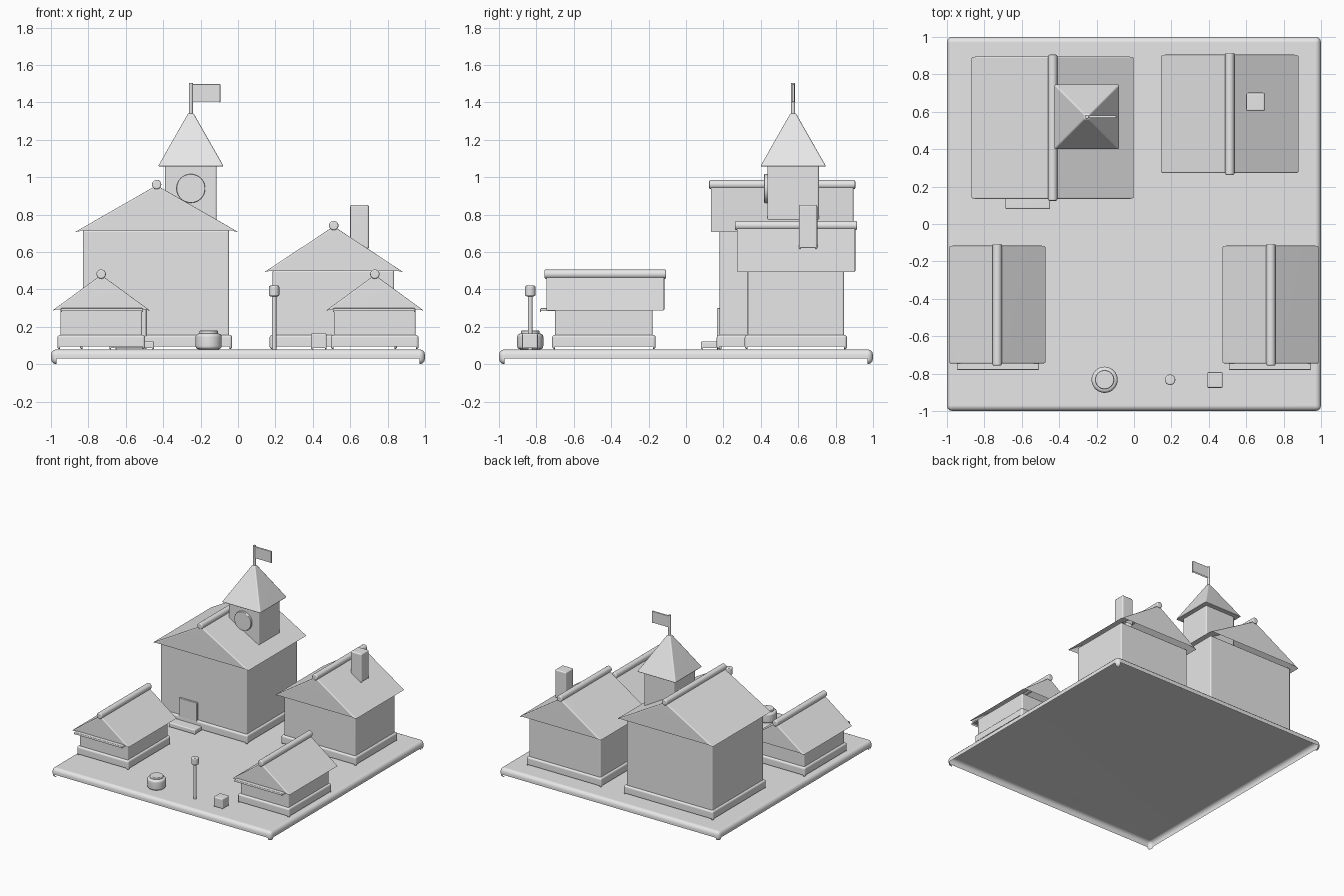
import bpy, bmesh, math
from mathutils import Matrix, Vector

if "Cube" in bpy.data.objects:
    bpy.data.objects.remove(bpy.data.objects["Cube"], do_unlink=True)

GREY = (0.8, 0.8, 0.8, 1.0)
stone = bpy.data.materials.new("plain_grey")
stone.use_nodes = True
stone.diffuse_color = GREY
stone.node_tree.nodes["Principled BSDF"].inputs["Base Color"].default_value = GREY

parts = []


def finish(name, bm, bevel=0.0, segments=3, rim_only=False, hollow=True):
    """Round the edges, optionally open the underside, and make an object."""
    bmesh.ops.recalc_face_normals(bm, faces=bm.faces)
    if bevel:
        edges = [e for e in bm.edges
                 if not rim_only or e.calc_face_angle(0) > math.radians(45)]
        bmesh.ops.bevel(bm, geom=edges, offset=bevel, segments=segments,
                        profile=0.5, affect='EDGES', clamp_overlap=True)
    if hollow:
        # Corner patches stay as small feet
        bm.normal_update()
        under = [f for f in bm.faces if f.normal.z < -0.1
                 and min(abs(f.normal.x), abs(f.normal.y)) < 0.1]
        bmesh.ops.delete(bm, geom=under, context='FACES')
    mesh = bpy.data.meshes.new(name)
    bm.to_mesh(mesh)
    bm.free()
    mesh.materials.append(stone)
    obj = bpy.data.objects.new(name, mesh)
    bpy.context.collection.objects.link(obj)
    parts.append(obj)
    return obj


def box(name, x, y, z, bevel=0.008):
    """Rounded box from (min, max) ranges."""
    bm = bmesh.new()
    size = [b - a for a, b in (x, y, z)]
    mid = [(a + b) / 2 for a, b in (x, y, z)]
    bmesh.ops.create_cube(bm, size=1, matrix=Matrix.Translation(mid) @ Matrix.Diagonal((*size, 1)))
    return finish(name, bm, bevel)


def cylinder(name, centre, radius, length, axis='Z', bevel=0.0, sides=32, top=None):
    """Cylinder or cone along an axis, with optional rounded rims."""
    turn = Matrix.Rotation(math.pi / 2, 4, 'X') if axis == 'Y' else Matrix()
    bm = bmesh.new()
    bmesh.ops.create_cone(bm, cap_ends=True, segments=sides, radius1=radius,
                          radius2=radius if top is None else top, depth=length,
                          matrix=Matrix.Translation(centre) @ turn)
    return finish(name, bm, bevel, rim_only=True, hollow=False)


def gable_roof(name, x, y, eave, apex):
    """Triangular prism with a round ridge beam on top."""
    bm = bmesh.new()
    mid = (x[0] + x[1]) / 2
    gable = bm.faces.new([bm.verts.new((px, y[0], pz))
                          for px, pz in ((x[0], eave), (x[1], eave), (mid, apex))])
    side = bmesh.ops.extrude_face_region(bm, geom=[gable])["geom"]
    bmesh.ops.translate(bm, vec=Vector((0, y[1] - y[0], 0)),
                        verts=[g for g in side if isinstance(g, bmesh.types.BMVert)])
    finish(name, bm, 0.008)
    cylinder(name + "_ridge", (mid, (y[0] + y[1]) / 2, apex + 0.004), 0.025,
             y[1] - y[0] + 0.02, 'Y', 0.008, 24)


def house(name, x, y, top, roof_x, roof_y, apex):
    """Plinth, walls and gabled roof."""
    out = 0.016
    box(name + "_plinth", (x[0] - out, x[1] + out), (y[0] - out, y[1] + out), (0.08, 0.157), 0.015)
    box(name + "_walls", x, y, (0.1, top + 0.01), 0.01)
    gable_roof(name + "_roof", roof_x, roof_y, top, apex)


# Ground slab
box("ground_slab", (-1, 1), (-1, 1), (0, 0.08), 0.03)

# Town hall with door and step
house("hall", (-0.83, -0.047), (0.18, 0.843), 0.706, (-0.873, 0.003), (0.134, 0.895), 0.957)
box("hall_door", (-0.655, -0.49), (0.165, 0.19), (0.08, 0.30), 0.005)
box("hall_step", (-0.688, -0.448), (0.08, 0.175), (0.08, 0.122), 0.008)

# Clock tower on the hall roof
tx, ty = -0.252, 0.573
box("tower_walls", (tx - 0.138, tx + 0.138), (ty - 0.138, ty + 0.138), (0.765, 1.065), 0.01)
cylinder("tower_clock", (tx, ty - 0.14, 0.94), 0.077, 0.03, 'Y', 0.005)
spire = cylinder("tower_roof", (0, 0, 0), 0.249, 0.285, 'Z', 0.008, 4, 0.02)
spire.data.transform(Matrix.Translation((tx, ty, 1.2)) @ Matrix.Rotation(math.pi / 4, 4, 'Z'))
cylinder("flag_pole", (tx, ty, 1.41), 0.011, 0.19, 'Z', 0.002, 16)
box("flag", (tx, -0.094), (ty - 0.007, ty + 0.007), (1.4, 1.498), 0.005)

# House with chimney
house("cottage", (0.185, 0.835), (0.33, 0.845), 0.492, (0.14, 0.884), (0.272, 0.905), 0.738)
box("cottage_chimney", (0.6, 0.7), (0.603, 0.702), (0.615, 0.852), 0.01)

# Two market huts with front awning boards
for side, label in ((1, "left"), (-1, "right")):
    def span(a, b):
        return tuple(sorted((side * a, side * b)))
    house(label + "_hut", span(0.512, 0.95), (-0.70, -0.178), 0.286,
          span(0.469, 0.994), (-0.747, -0.116), 0.478)
    box(label + "_hut_awning", span(0.508, 0.947), (-0.78, -0.69), (0.28, 0.3), 0.006)

# Well, lamp post and crate on the square
cylinder("well_body", (-0.157, -0.833, 0.122), 0.07, 0.085, 'Z', 0.018)
cylinder("well_lid", (-0.157, -0.833, 0.15), 0.05, 0.06, 'Z', 0.006)
cylinder("lamp_post", (0.193, -0.833, 0.23), 0.012, 0.3, 'Z', 0, 16)
cylinder("lamp_head", (0.193, -0.833, 0.392), 0.028, 0.057, 'Z', 0.008, 24)
box("crate", (0.39, 0.474), (-0.876, -0.792), (0.08, 0.165), 0.008)

# Smooth rounded edges with flat-looking faces
bpy.ops.object.select_all(action='DESELECT')
for obj in parts:
    obj.select_set(True)
bpy.context.view_layer.objects.active = parts[0]
bpy.ops.object.shade_smooth_by_angle(angle=math.radians(35))
for obj in parts:
    flatten = obj.modifiers.new("flat_faces", 'WEIGHTED_NORMAL')
    flatten.keep_sharp = True
